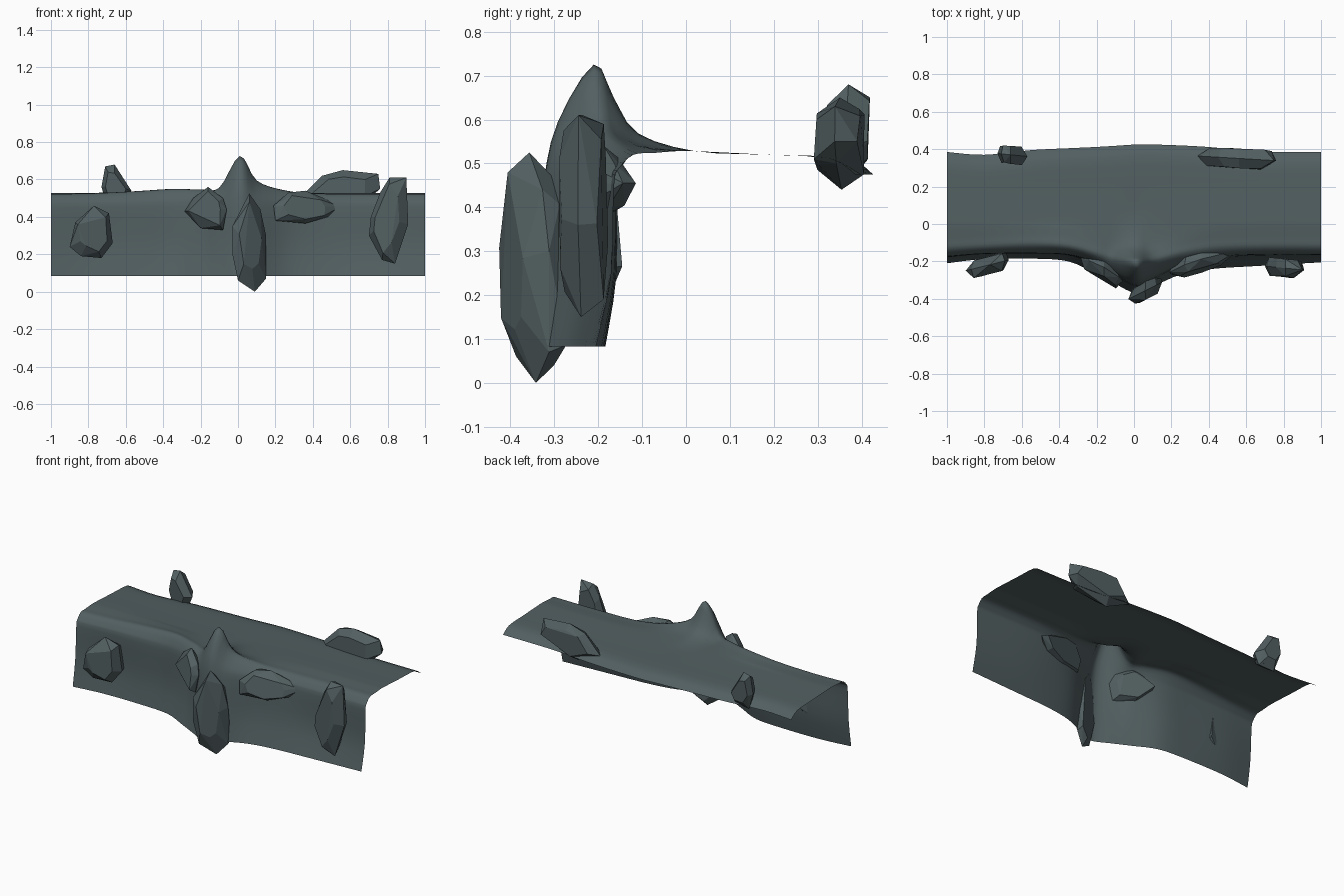
import bpy, bmesh, random
from mathutils import Vector

if "Cube" in bpy.data.objects:
    bpy.data.objects.remove(bpy.data.objects["Cube"])

random.seed(4)

stone = bpy.data.materials.new("slate grey stone")
stone.diffuse_color = (0.085, 0.115, 0.12, 1)
stone.use_nodes = True
stone.node_tree.nodes["Principled BSDF"].inputs["Base Color"].default_value = stone.diffuse_color


def add_object(name, bm):
    mesh = bpy.data.meshes.new(name)
    bm.to_mesh(mesh)
    bm.free()
    mesh.materials.append(stone)
    obj = bpy.data.objects.new(name, mesh)
    bpy.context.collection.objects.link(obj)
    return obj


def refine(rows, steps):
    """Smooth interpolation through a list of rows of points."""
    out = []
    n = len(rows)
    for i in range(n - 1):
        a, b, c, d = (rows[max(i - 1, 0)], rows[i], rows[i + 1], rows[min(i + 2, n - 1)])
        for k in range(steps):
            t = k / steps
            h = t * t * (3 - 2 * t)
            m0, m1 = t * (1 - t) ** 2, t * t * (t - 1)
            out.append([q + (r - q) * h + (r - p) * 0.5 * m0 + (s - q) * 0.5 * m1
                        for p, q, r, s in zip(a, b, c, d)])
    out.append(rows[-1])
    return out


# Ledge: open sheet, flat top, folded down at the front, peak in the middle
# x, back y, lip y, lip z, upper wall y, middle wall y, bottom wall y
stations = [
    (-1.00, .385, -.13, .520, -.175, -.185, -.21),
    (-0.80, .370, -.12, .522, -.160, -.160, -.187),
    (-0.55, .395, -.11, .535, -.158, -.160, -.185),
    (-0.35, .405, -.12, .548, -.165, -.170, -.20),
    (-0.20, .412, -.16, .545, -.210, -.230, -.27),
    (-0.10, .418, -.195, .555, -.270, -.290, -.32),
    (0.01, .425, -.21, .725, -.325, -.340, -.37),
    (0.10, .425, -.20, .595, -.290, -.310, -.335),
    (0.25, .420, -.16, .540, -.220, -.235, -.27),
    (0.42, .410, -.13, .522, -.180, -.200, -.24),
    (0.65, .388, -.12, .520, -.165, -.178, -.225),
    (1.00, .385, -.12, .520, -.165, -.170, -.205),
]
rows = []
for x, back, lip, lz, up, mid, bot in stations:
    rise = lz - .53
    profile = [(back, .475), (back - .06, .512), (.18, .52), (.02, .528),
               (lip + .1, .53 + .2 * rise), (lip + .045, .53 + .62 * rise), (lip, lz),
               (lip + .72 * (up - lip), lz + .5 * (.46 - lz)),
               (up, .45), (mid, .25), (bot, .083)]
    rows.append([Vector((x, y, z)) for y, z in profile])
rows = refine(rows, 4)
columns = refine(list(map(list, zip(*rows))), 3)

bm = bmesh.new()
grid = [[bm.verts.new(p) for p in col] for col in columns]
for r0, r1 in zip(grid, grid[1:]):
    for i in range(len(r0) - 1):
        bm.faces.new((r0[i], r1[i], r1[i + 1], r0[i + 1]))
for f in bm.faces:
    f.smooth = True
bmesh.ops.recalc_face_normals(bm, faces=bm.faces)
if sum(f.normal.z for f in bm.faces) < 0:
    bmesh.ops.reverse_faces(bm, faces=bm.faces)
add_object("ledge", bm)


# Rocks: faceted hull around a front outline, yawed to follow the wall, leaning back by tilt
def rock(name, outline, y, depth, yaw, tilt=0):
    cx = sum(p[0] for p in outline) / len(outline)
    cz = sum(p[1] for p in outline) / len(outline)
    bm = bmesh.new()
    for px, pz in outline:
        for side, scale in ((0, 1), (-1, .68), (1, .72)):
            s = scale if side == 0 else scale + random.uniform(-.2, .2)
            d = depth * side * random.uniform(.8, 1)
            x, z = cx + (px - cx) * s, cz + (pz - cz) * s
            bm.verts.new((x, y + yaw * (x - cx) + tilt * (z - cz) + d, z))
    bmesh.ops.convex_hull(bm, input=bm.verts)
    loose = [v for v in bm.verts if not v.link_faces]
    bmesh.ops.delete(bm, geom=loose, context='VERTS')
    bmesh.ops.dissolve_limit(bm, angle_limit=.15, verts=bm.verts, edges=bm.edges)
    bmesh.ops.recalc_face_normals(bm, faces=bm.faces)
    add_object(name, bm)


rock("left_wall_rock", [(-.9, .24), (-.87, .37), (-.77, .46), (-.69, .42),
                        (-.67, .26), (-.73, .18), (-.84, .19)], -.22, .052, .25)
rock("inner_left_rock", [(-.285, .43), (-.24, .5), (-.16, .56), (-.08, .5),
                         (-.06, .44), (-.08, .33), (-.2, .34)], -.25, .055, -.55, .15)
rock("centre_tall_rock", [(-.03, .35), (.06, .525), (.12, .44), (.15, .3),
                          (.15, .07), (.09, 0), (0, .06), (-.03, .2)], -.355, .05, .5)
rock("inner_right_rock", [(.19, .46), (.27, .53), (.36, .54), (.46, .5), (.55, .455),
                          (.48, .4), (.36, .365), (.2, .38)], -.205, .045, .32, .2)
rock("right_tall_rock", [(.7, .3), (.71, .4), (.76, .53), (.81, .61), (.9, .61),
                         (.91, .36), (.84, .15), (.77, .17)], -.235, .052, -.1)
rock("back_right_rock", [(.34, .51), (.45, .62), (.56, .65), (.68, .6), (.75, .63),
                         (.76, .55), (.7, .5), (.5, .44), (.4, .48)], .35, .055, -.06)
rock("back_left_rock", [(-.73, .56), (-.71, .67), (-.66, .68), (-.64, .6),
                        (-.57, .54), (-.6, .47), (-.7, .46)], .37, .05, -.1)
